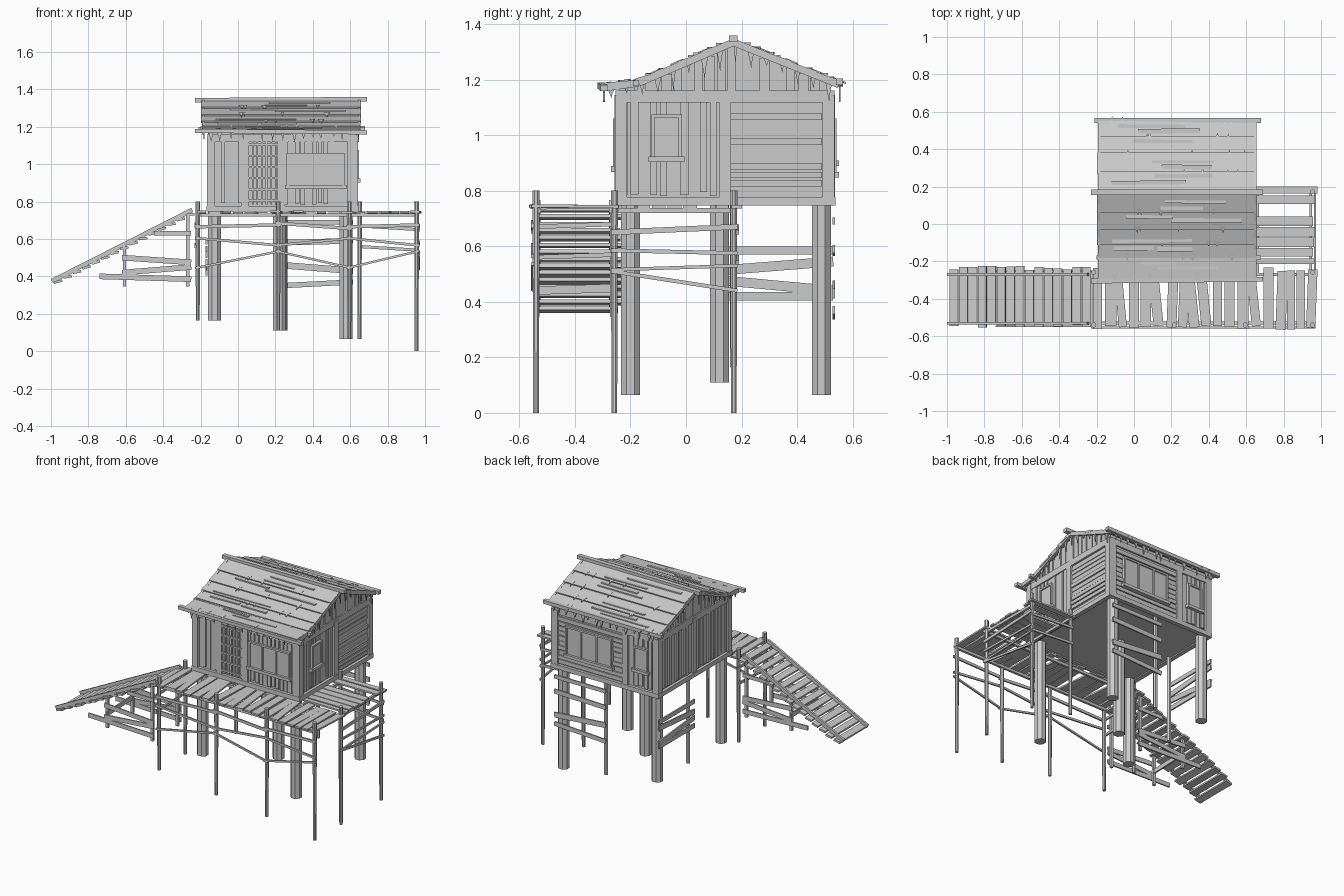
import bpy, bmesh, math, random
from mathutils import Vector, Matrix

random.seed(4)
R = random.uniform
if "Cube" in bpy.data.objects:
    bpy.data.objects.remove(bpy.data.objects["Cube"])

wood = bpy.data.materials.new("weathered grey wood")
wood.use_nodes = True
GREY = (0.6, 0.6, 0.6, 1)
wood.diffuse_color = GREY
wood.node_tree.nodes["Principled BSDF"].inputs["Base Color"].default_value = GREY


class Part:
    """Collects simple solids into one named object."""
    def __init__(self, name):
        self.name, self.bm = name, bmesh.new()

    def beam(self, a, b, w, h, side=None):
        # box from a to b, w across (along side), h thick
        a, b = Vector(a), Vector(b)
        d = (b - a).normalized()
        s = Vector(side) if side else d.cross(Vector((0, 0, 1)))
        s = (s - d * s.dot(d)).normalized()
        m = Matrix((d * (b - a).length, s * w, d.cross(s) * h)).transposed().to_4x4()
        bmesh.ops.create_cube(self.bm, size=1, matrix=Matrix.Translation((a + b) / 2) @ m)

    def box(self, x0, x1, y0, y1, z0, z1):
        m = Matrix.Diagonal((x1 - x0, y1 - y0, z1 - z0, 1))
        c = Vector((x0 + x1, y0 + y1, z0 + z1)) / 2
        bmesh.ops.create_cube(self.bm, size=1, matrix=Matrix.Translation(c) @ m)

    def post(self, x, y, z0, z1, r, n, taper=1.0):
        m = Matrix.Translation((x, y, (z0 + z1) / 2)) @ Matrix.Rotation(math.pi / n, 4, 'Z')
        bmesh.ops.create_cone(self.bm, cap_ends=True, segments=n, radius1=r,
                              radius2=r * taper, depth=z1 - z0, matrix=m)

    def prism(self, outline, shift):
        # outline of 3D points pushed along shift
        face = self.bm.faces.new([self.bm.verts.new(p) for p in outline])
        ext = bmesh.ops.extrude_face_region(self.bm, geom=[face], use_keep_orig=True)
        bmesh.ops.translate(self.bm, vec=shift, verts=[v for v in ext["geom"] if isinstance(v, bmesh.types.BMVert)])

    def done(self):
        bmesh.ops.recalc_face_normals(self.bm, faces=self.bm.faces)
        me = bpy.data.meshes.new(self.name)
        self.bm.to_mesh(me)
        me.materials.append(wood)
        bpy.context.collection.objects.link(bpy.data.objects.new(self.name, me))


# House extents
X0, X1, Y0, Y1 = -0.15, 0.625, -0.24, 0.52
ZB, ZT, RIDGE = 0.755, 1.16, 0.17


def roof_z(y):
    if y > RIDGE:
        return 1.34 - (y - RIDGE) * 0.4
    if y > -0.17:
        return 1.34 - (RIDGE - y) * 0.43
    return 1.194 - (-0.17 - y) * 0.14


def wall_box(part, wall, u0, u1, z0, z1, d0, d1):
    # box on a wall: u along it, d outward from it
    if wall == "front":
        part.box(u0, u1, Y0 - d1, Y0 - d0, z0, z1)
    elif wall == "back":
        part.box(u0, u1, Y1 + d0, Y1 + d1, z0, z1)
    elif wall == "right_side":
        part.box(X1 + d0, X1 + d1, u0, u1, z0, z1)
    else:
        part.box(X0 - d1, X0 - d0, u0, u1, z0, z1)


def planks(part, wall, u0, u1, z0, z1, n, upright=True):
    for i in range(n):
        d = R(0.003, 0.011)
        if upright:
            s = (u1 - u0) / n
            wall_box(part, wall, u0 + i * s + 0.002, u0 + (i + 1) * s - R(0.002, 0.01), z0 + R(0, 0.015), z1, -0.01, d)
        else:
            s = (z1 - z0) / n
            wall_box(part, wall, u0, u1, z0 + i * s, z0 + (i + 1) * s - R(0.004, 0.009), -0.01, d)


def window(name, wall, u0, u1, z0, z1, panes):
    p = Part(name)
    wall_box(p, wall, u0, u1, z0, z1, 0, 0.014)
    for a, b in ((u0, u0 + 0.012), (u1 - 0.012, u1)):
        wall_box(p, wall, a, b, z0, z1, 0, 0.022)
    wall_box(p, wall, u0, u1, z1 - 0.012, z1, 0, 0.022)
    wall_box(p, wall, u0 - 0.01, u1 + 0.01, z0 - 0.012, z0 + 0.008, 0, 0.03)
    for i in range(1, panes):
        u = u0 + (u1 - u0) * i / panes
        wall_box(p, wall, u - 0.005, u + 0.005, z0, z1, 0, 0.021)
    p.done()


# Solid core with gable
core = Part("house_core")
ys = [Y0, -0.17, RIDGE, Y1]
core.prism([(X0, Y0, ZB), (X0, Y1, ZB)] + [(X0, y, roof_z(y) - 0.012) for y in reversed(ys)], (X1 - X0, 0, 0))
core.done()

# Wall cladding
clad = Part("wall_planks")
planks(clad, "front", X0, 0.03, 0.78, 1.14, 6)
planks(clad, "front", 0.24, 0.58, 0.78, 1.14, 11)
planks(clad, "right_side", Y0, 0.12, 0.78, 1.13, 10)
planks(clad, "right_side", 0.16, 0.49, 0.785, 1.115, 11, False)
planks(clad, "left_side", Y0, 0.12, 0.78, 1.13, 9)
planks(clad, "left_side", 0.16, 0.49, 0.78, 1.13, 9)
planks(clad, "back", 0.1, 0.59, 0.785, 1.14, 11, False)
planks(clad, "back", X0, 0.06, 0.78, 1.14, 6)
for wall in ("left_side", "right_side"):
    y = Y0 + 0.02
    while y < Y1 - 0.03:
        w = R(0.026, 0.04)
        top = min(roof_z(y), roof_z(y + w)) - 0.01
        wall_box(clad, wall, y, y + w, 1.13, top, -0.01, R(0.003, 0.01))
        y += w + R(0.004, 0.012)
clad.done()

# Posts, sills and top beams
frame = Part("wall_frame")
for wall, us in (("front", (X0 - 0.015, 0.015, 0.21, 0.585)), ("back", (X0 - 0.015, 0.065, 0.59)),
                 ("left_side", (Y0 - 0.015, 0.12, 0.492)), ("right_side", (Y0 - 0.015, 0.12, 0.492))):
    for u in us:
        wall_box(frame, wall, u, u + 0.042, ZB, 1.145, -0.01, 0.017)
    a, b = (X0, X1) if wall in ("front", "back") else (Y0, Y1)
    wall_box(frame, wall, a - 0.017, b + 0.017, ZB - 0.008, ZB + 0.022, -0.01, 0.019)
    wall_box(frame, wall, a - 0.01, b + 0.01, 1.118, ZT, -0.01, 0.014)
frame.done()

# Lattice door
door = Part("lattice_door")
wall_box(door, "front", 0.05, 0.205, 0.785, 1.125, 0, 0.004)
for i in range(7):
    u = 0.05 + i * 0.0245
    wall_box(door, "front", u, u + 0.009, 0.785, 1.125, 0, 0.013)
for i in range(6):
    z = 0.8 + i * 0.06
    wall_box(door, "front", 0.045, 0.21, z, z + 0.01, 0, 0.016)
door.done()

window("front_shutters", "front", 0.26, 0.57, 0.88, 1.06, 3)
window("side_window", "right_side", -0.125, -0.015, 0.915, 1.075, 1)
window("back_large_window", "back", 0.18, 0.53, 0.86, 1.06, 3)
window("back_small_window", "back", -0.09, 0.02, 0.9, 1.06, 1)

# Roof: overlapping courses down each slope
roof = Part("roof_courses")
rows = [(RIDGE, 0.06), (0.07, -0.03), (-0.02, -0.11), (-0.1, -0.18), (-0.16, -0.295),
        (RIDGE, 0.28), (0.27, 0.38), (0.37, 0.47), (0.46, 0.55)]
for ya, yb in rows:
    za, zb = roof_z(ya), roof_z(yb)
    roof.beam((0.23, ya, za - 0.004), (0.23, yb, zb + 0.006), 0.85 + R(-0.015, 0.015), 0.012, (1, 0, 0))
    # loose strips on the course
    for k in range(2):
        x, w, t = R(-0.14, 0.2), R(0.15, 0.4), R(0.3, 0.8)
        y = ya + (yb - ya) * t
        roof.beam((x, y, roof_z(y) + 0.009), (x + w, y + R(-0.006, 0.006), roof_z(y) + 0.009), R(0.012, 0.025), 0.008)
roof.done()

beams = Part("roof_beams")
beams.beam((-0.23, RIDGE, 1.342), (0.69, RIDGE, 1.347), 0.03, 0.024)
beams.beam((-0.23, -0.305, 1.178), (0.69, -0.295, 1.17), 0.026, 0.022)
beams.beam((-0.2, -0.18, 1.19), (0.68, -0.18, 1.186), 0.022, 0.02)
beams.beam((-0.21, 0.553, 1.187), (0.68, 0.553, 1.192), 0.026, 0.024)
for x in (-0.185, 0.648):
    for a, b in ((RIDGE, 0.55), (RIDGE, -0.17), (-0.17, -0.295)):
        beams.beam((x, a, roof_z(a) - 0.006), (x, b, roof_z(b) - 0.006), 0.014, 0.026, (1, 0, 0))
beams.done()

# Ragged hanging moss along eaves and gables, plus tufts on the courses
moss = Part("hanging_moss")


def drip(p, along, down, w, length, thick):
    p, a, d = Vector(p), Vector(along) * w, Vector(down) * length
    moss.prism([p - a, p + a, p + a * 0.45 + d * 0.5, p + a * 0.1 + d, p - a * 0.4 + d * 0.55], thick)


for y in (-0.298, 0.55):
    for i in range(15):
        drip((-0.15 + i * 0.055 + R(-0.015, 0.015), y, 1.176), (1, 0, 0), (0, 0, -1), R(0.006, 0.016), R(0.02, 0.06), (0, 0.006, 0))
for x in (-0.185, 0.642):
    for i in range(15):
        y = -0.27 + i * 0.056
        drip((x, y, roof_z(y) - 0.012), (0, 1, 0), (0, 0, -1), R(0.006, 0.014), R(0.025, 0.08), (0.006, 0, 0))
for ya, yb in rows:
    slope = Vector((0, yb - ya, roof_z(yb) - roof_z(ya))).normalized()
    for k in range(4):
        y = yb + (ya - yb) * 0.2
        drip((R(-0.12, 0.6), y, roof_z(y) + 0.006), (1, 0, 0), slope, R(0.008, 0.02), R(0.03, 0.05), (0, 0, 0.007))
moss.done()

# Heavy legs under the house
legs = Part("house_legs")
for x, y, z in ((-0.125, -0.2, 0.165), (-0.125, 0.487, 0.165), (0.22, 0.12, 0.11), (0.578, -0.2, 0.065), (0.578, 0.487, 0.065)):
    legs.post(x, y, z, 0.76, 0.037, 8)
legs.post(0.25, 0.5, 0.11, 0.76, 0.014, 6)
legs.post(-0.135, 0.17, 0.165, 0.76, 0.014, 6)
legs.done()

# Bracing boards nailed across the rear legs
brace = Part("leg_bracing")
for za, zb, w in ((0.69, 0.69, 0.025), (0.58, 0.59, 0.03), (0.46, 0.43, 0.035), (0.35, 0.37, 0.028)):
    brace.beam((0.23, 0.532, za), (0.615, 0.532, zb), 0.01, w)
for za, zb, w in ((0.585, 0.585, 0.028), (0.515, 0.545, 0.035), (0.475, 0.44, 0.035), (0.42, 0.42, 0.03)):
    brace.beam((-0.168, 0.15, za), (-0.168, 0.53, zb), 0.01, w)
brace.done()

# Walkway posts
posts = Part("walkway_posts")
for x, y, z in ((-0.215, -0.54, 0.165), (-0.215, -0.258, 0.165), (0.215, -0.54, 0.11), (0.595, -0.54, 0.065),
                (0.955, -0.54, 0), (0.955, -0.258, 0), (0.955, 0.172, 0), (0.65, 0.172, 0.065)):
    posts.post(x, y, z, 0.8, 0.011, 8, 1.25)
posts.done()

# Walkway boards and joists
deck = Part("walkway_planks")
x = -0.22
while x < 0.95:
    w, lean = R(0.042, 0.062), random.choice((0, 0, 0, 0.012, -0.03))
    deck.beam((x + w / 2 + lean, -0.245 + R(-0.015, 0.015), 0.742), (x + w / 2, -0.555 + R(-0.012, 0.012), 0.742 + R(-0.004, 0.004)), w, 0.011)
    x += w + R(0.006, 0.018)
for y, w in ((0.182, 0.038), (0.13, 0.045), (0.015, 0.05), (-0.042, 0.05), (-0.098, 0.05), (-0.152, 0.045), (-0.2, 0.03)):
    deck.beam((0.63, y, 0.742), (0.975 + R(-0.02, 0.015), y, 0.742), w, 0.011)
for y in (-0.53, -0.27):
    deck.beam((-0.22, y, 0.728), (0.965, y, 0.728), 0.016, 0.018)
for x in (0.66, 0.945):
    deck.beam((x, -0.27, 0.728), (x, 0.18, 0.728), 0.016, 0.018)
deck.done()

# Thin rails tying the walkway posts
rails = Part("walkway_rails")
px = (-0.215, 0.215, 0.595, 0.955)
for i, (a, b) in enumerate(zip(px, px[1:])):
    s = 0.02 if i % 2 else -0.02
    for za, zb, h in ((0.675 + s / 2, 0.665 - s / 2, 0.018), (0.585 - s, 0.585 + s, 0.014), (0.49 + s * 2.3, 0.49 - s * 2.3, 0.012)):
        rails.beam((a - 0.015, -0.553, za), (b + 0.015, -0.553, zb), 0.01, h)
for za, zb, h in ((0.65, 0.67, 0.02), (0.585, 0.575, 0.014), (0.515, 0.53, 0.012), (0.51, 0.44, 0.014)):
    rails.beam((0.968, -0.27, za), (0.968, 0.185, zb), 0.01, h)
for z in (0.67, 0.56):
    rails.beam((-0.228, -0.55, z), (-0.228, -0.25, z + 0.01), 0.01, 0.016)
    rails.beam((0.64, 0.185, z), (0.965, 0.185, z - 0.02), 0.01, 0.016)
rails.done()

# Stairs: stringers and treads
stairs = Part("stairs")
for y in (-0.27, -0.53):
    stairs.beam((-0.995, y, 0.375), (-0.245, y, 0.755), 0.014, 0.024)
for i in range(15):
    x = -0.962 + i * 0.0505
    z = 0.372 + i * 0.0256
    stairs.beam((x, -0.235 + R(-0.012, 0.012), z), (x, -0.545 + R(-0.012, 0.012), z), 0.046, 0.013, (1, 0, R(0.1, 0.3)))
stairs.done()

# Stair supports
support = Part("stair_supports")
for y in (-0.265, -0.535):
    support.box(-0.616, -0.598, y - 0.008, y + 0.008, 0.345, 0.56)
    support.box(-0.278, -0.26, y - 0.008, y + 0.008, 0.345, 0.735)
    o = -0.012 if y < -0.4 else 0.012
    for xa, za, zb, w in ((-0.45, 0.63, 0.63, 0.025), (-0.62, 0.5, 0.475, 0.03), (-0.62, 0.42, 0.45, 0.03), (-0.74, 0.4, 0.385, 0.03)):
        support.beam((xa, y + o, za), (-0.25, y + o, zb), 0.009, w)
support.beam((-0.607, -0.55, 0.44), (-0.607, -0.25, 0.45), 0.01, 0.03)
support.done()
